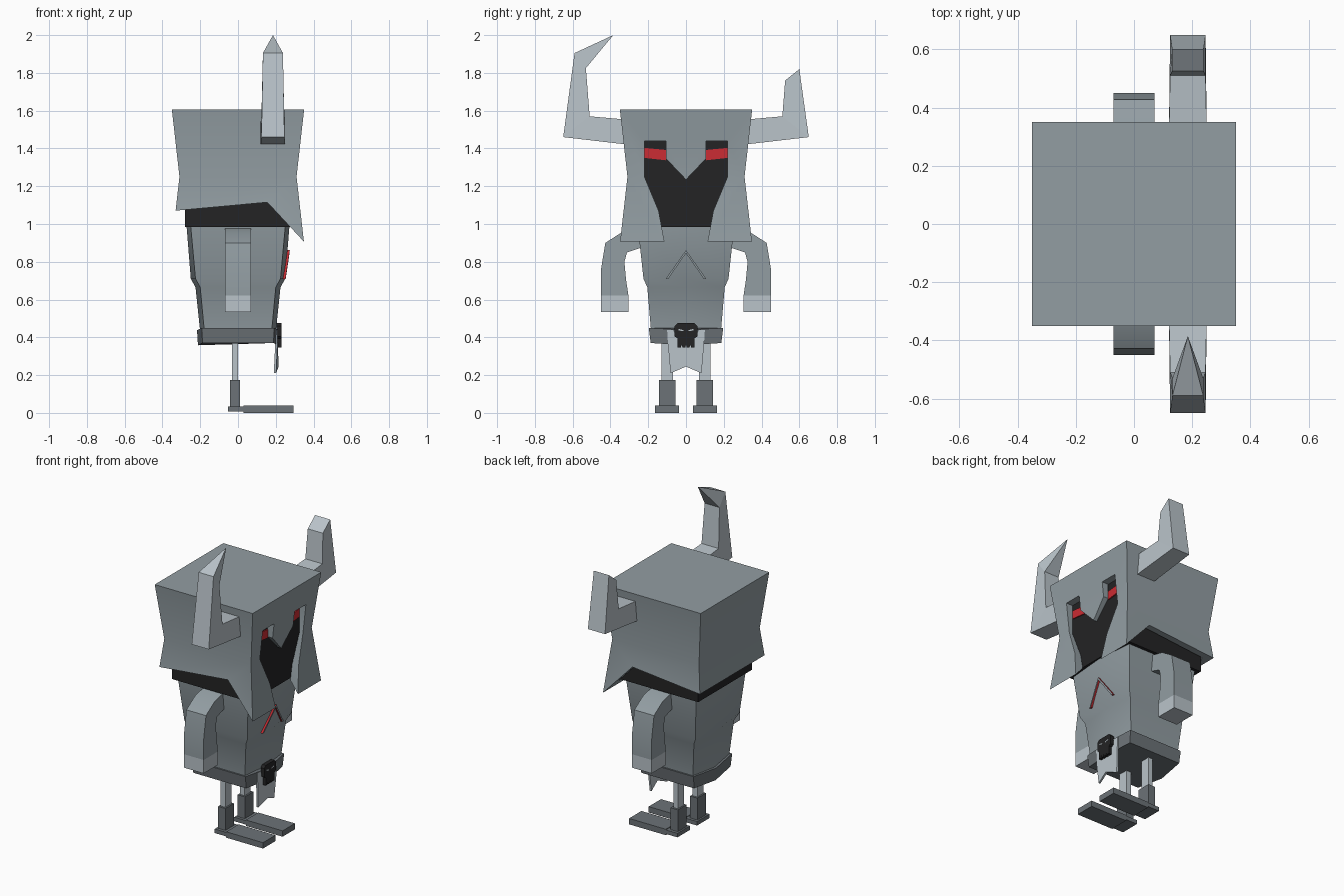
import bpy, bmesh, math

if "Cube" in bpy.data.objects:
    bpy.data.objects.remove(bpy.data.objects["Cube"])


def material(name, r, g, b):
    m = bpy.data.materials.new(name)
    m.diffuse_color = (r, g, b, 1)
    m.use_nodes = True
    m.node_tree.nodes["Principled BSDF"].inputs["Base Color"].default_value = m.diffuse_color
    return m


STEEL = material("mid grey", 0.29, 0.34, 0.365)
PALE = material("pale grey", 0.49, 0.55, 0.59)
BOOT = material("dark grey", 0.15, 0.17, 0.185)
BLACK = material("near black", 0.017, 0.017, 0.018)
RED = material("red", 0.60, 0.025, 0.033)


def loft(name, rings, mats, rule=None, smooth=False):
    """Skin equal-length rings of points and cap both ends."""
    bm = bmesh.new()
    vs = [[bm.verts.new(p) for p in r] for r in rings]
    n = len(vs[0])
    for a, b in zip(vs, vs[1:]):
        for i in range(n):
            j = (i + 1) % n
            bm.faces.new((a[i], a[j], b[j], b[i]))
    bm.faces.new(vs[0])
    bm.faces.new(vs[-1])
    bmesh.ops.remove_doubles(bm, verts=bm.verts, dist=0.0001)
    bmesh.ops.recalc_face_normals(bm, faces=bm.faces)
    if rule:
        for f in bm.faces:
            f.material_index = rule(f)
    me = bpy.data.meshes.new(name)
    bm.to_mesh(me)
    bm.free()
    for m in mats:
        me.materials.append(m)
    ob = bpy.data.objects.new(name, me)
    bpy.context.collection.objects.link(ob)
    if smooth:
        smooth_by_angle(ob)
    return ob


def activate(ob):
    bpy.ops.object.select_all(action='DESELECT')
    ob.select_set(True)
    bpy.context.view_layer.objects.active = ob


def smooth_by_angle(ob):
    activate(ob)
    bpy.ops.object.shade_smooth_by_angle(angle=math.radians(30))


def square(rx, ry, z):
    return [(rx, ry, z), (-rx, ry, z), (-rx, -ry, z), (rx, -ry, z)]


def box(name, x0, x1, y0, y1, z0, z1, mat):
    ring = lambda z: [(x0, y0, z), (x1, y0, z), (x1, y1, z), (x0, y1, z)]
    return loft(name, [ring(z0), ring(z1)], [mat])


def plate(name, yz, back, front, mats, rule=None):
    """Prism of a y-z outline; back and front give x from (y, z)."""
    return loft(name, [[(f(y, z), y, z) for y, z in yz] for f in (back, front)], mats, rule)


def ridged(xc, xm, y, z, dip=0):
    """Body section: box with front and back bent outward at the middle."""
    return [(xm, 0, z - dip), (xc, y, z), (-xc, y, z), (-xm, 0, z - dip), (-xc, -y, z), (xc, -y, z)]


def mirrored(half):
    return half + [(-y, z) for y, z in reversed(half) if y > 0]


def const(x):
    return lambda y, z: x


# helmet: flared box, hollowed, trimmed below and opened at the face
helmet = loft("helmet", [square(.35, .35, 1.605), square(.31, .31, 1.25), square(.352, .352, .88)], [STEEL])
trim = [(-.5, 1.055), (.155, 1.115), (.42, .83), (.42, .6), (-.5, .6)]
opening = [(.105, .8), (.113, .9), (.145, 1.07), (.22, 1.25), (.22, 1.44),
           (.105, 1.44), (.105, 1.345), (0, 1.235)]
cutters = [
    loft("hollow_cutter", [square(.285, .285, .7), square(.285, .285, 1.5)], []),
    loft("trim_cutter", [[(x, y, z) for x, z in trim] for y in (-.6, .6)], []),
    plate("face_cutter", mirrored(opening), const(.2), const(.5), []),
]
activate(helmet)
for c in cutters:
    c.hide_render = True
    mod = helmet.modifiers.new(c.name, 'BOOLEAN')
    mod.operation = 'DIFFERENCE'
    mod.solver = 'EXACT'
    mod.object = c
    bpy.ops.object.modifier_apply(modifier=mod.name)
for c in cutters:
    bpy.data.objects.remove(c)
smooth_by_angle(helmet)

# dark head inside the helmet
box("head", -.28, .28, -.275, .275, .985, 1.48, BLACK)

# torso and belt
loft("torso", [ridged(.25, .272, .255, .985), ridged(.225, .25, .225, .71),
               ridged(.2, .225, .205, .665), ridged(.175, .197, .182, .40)], [STEEL], smooth=True)
loft("belt", [ridged(.192, .217, .197, .45, .012), ridged(.188, .212, .187, .37, .012)], [BOOT])


def chest_x(offset):
    return lambda y, z: .25 + (z - .71) * .08 - abs(y) * .1 + offset


def cloth_x(offset):
    return lambda y, z: .222 - .14 * abs(y) - max(0, .36 - z) * .06 + offset


# loincloth and skull buckle
plate("loincloth", mirrored([(.1, .44), (.095, .36), (.082, .21), (0, .245)]),
      cloth_x(-.012), cloth_x(0), [PALE])
plate("skull_buckle", mirrored([(.045, .475), (.06, .46), (.06, .405), (.045, .395), (.045, .345),
                                (.027, .345), (.024, .362), (.018, .345), (.004, .345), (0, .362)]),
      const(.205), const(.23), [BLACK])

# horns: pale, the +y one is broken off
for s, top in ((-1, [(.59, 1.905, .53, 1.825, .053), (.385, 2.0, .385, 2.0, 0)]),
               (1, [(.60, 1.82, .525, 1.76, .054)])):
    rings = [[(.185 - w, s * yo, zo), (.185 + w, s * yo, zo), (.185 + w, s * yi, zi), (.185 - w, s * yi, zi)]
             for yo, zo, yi, zi, w in [(.305, 1.42, .305, 1.552, .065), (.65, 1.46, .51, 1.57, .061)] + top]
    loft("whole_horn" if s < 0 else "broken_horn", rings, [PALE])

for s in (-1, 1):
    side = "left" if s > 0 else "right"

    # eyes on the head front
    plate(side + "_eye", [(s * .22, 1.35), (s * .22, 1.403), (s * .105, 1.392), (s * .105, 1.337)],
          const(.279), const(.287), [RED])
    plate(side + "_buckle_eye", [(s * .012, .432), (s * .012, .438), (s * .04, .445), (s * .04, .437)],
          const(.229), const(.231), [PALE])

    # chest chevron strips with red edges
    plate(side + "_chest_strip", [(0, .862), (s * .107, .71), (s * .094, .71), (0, .845)],
          chest_x(-.02), chest_x(.012), [STEEL, RED], lambda f: 0 if f.normal.x > .7 else 1)

    # arms with pale hands
    arm = [(.22, .985, .22, .88), (.34, .956, .312, .85), (.427, .90, .326, .80),
           (.45, .76, .318, .71), (.45, .622, .305, .622), (.45, .535, .305, .535)]
    loft(side + "_arm", [[(-.07, s * yo, zo), (.07, s * yo, zo), (.07, s * yi, zi), (-.07, s * yi, zi)]
                         for yo, zo, yi, zi in arm], [STEEL, PALE],
         lambda f: 1 if f.calc_center_median().z < .61 else 0, smooth=True)

    # leg, boot and long flat foot
    ys = lambda a, b: sorted((s * a, s * b))
    box(side + "_leg", -.033, 0, *ys(.068, .13), .15, .38, PALE)
    box(side + "_boot", -.042, .01, *ys(.055, .143), .03, .175, BOOT)
    box(side + "_heel", -.053, .035, *ys(.037, .163), .008, .034, BOOT)
    box(side + "_foot", .03, .293, *ys(.037, .163), 0, .038, BOOT)
